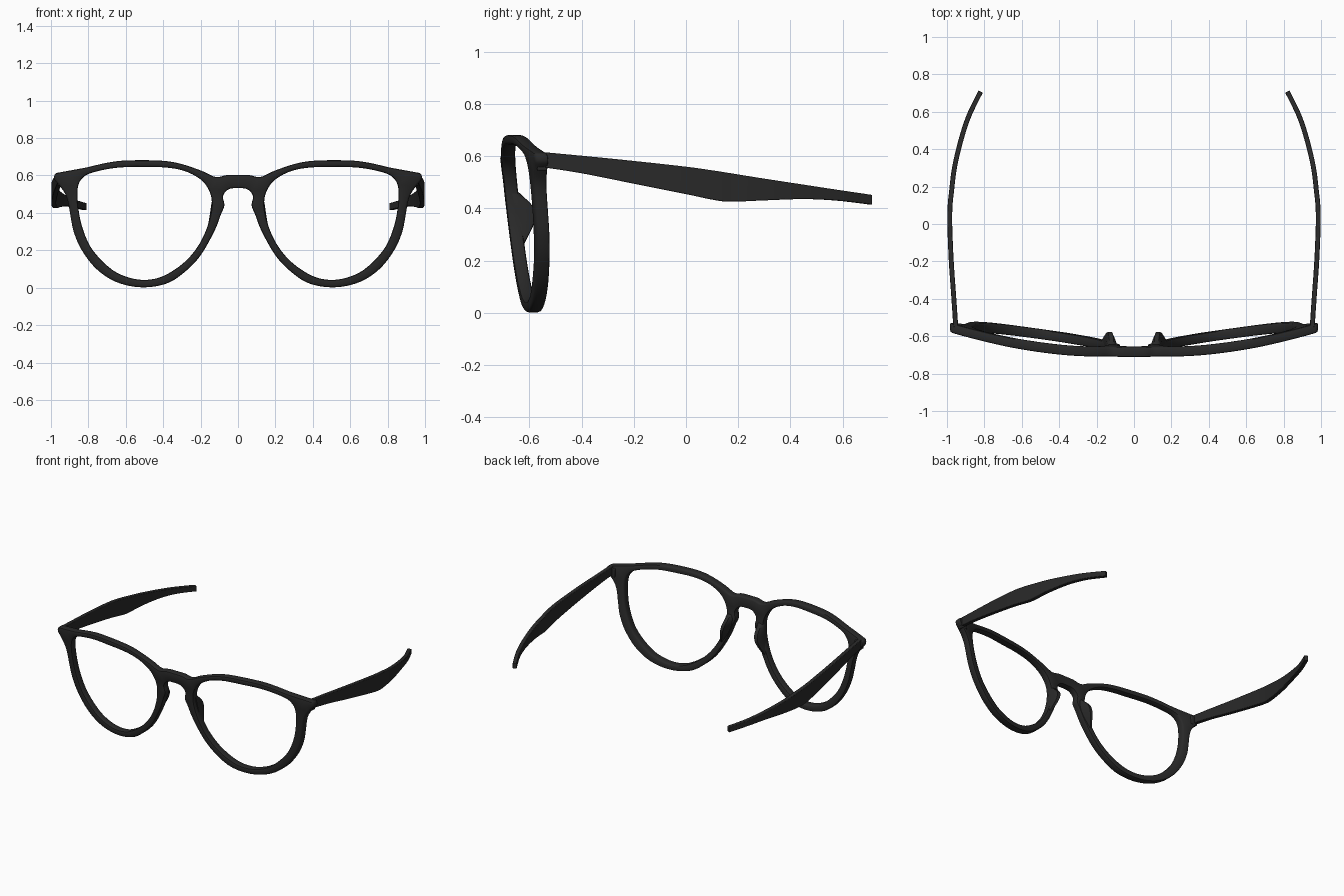
import bpy, bmesh, math
from mathutils import Vector

if "Cube" in bpy.data.objects:
    bpy.data.objects.remove(bpy.data.objects["Cube"])

black = bpy.data.materials.new("matte black")
black.diffuse_color = (0.022, 0.022, 0.022, 1)
black.use_nodes = True
black.node_tree.nodes["Principled BSDF"].inputs["Base Color"].default_value = black.diffuse_color


def spline(pts, closed=False, n=6):
    """Smooth Catmull-Rom curve through the points (any dimension)."""
    p = [Vector(q) for q in pts]
    m, out = len(p), []
    get = lambda i: p[i % m] if closed else p[max(0, min(m - 1, i))]
    for i in range(m if closed else m - 1):
        a, b, c, d = get(i - 1), get(i), get(i + 1), get(i + 2)
        for k in range(n):
            t = k / n
            out.append((b * 2 + (c - a) * t + (a * 2 - b * 5 + c * 4 - d) * t * t
                        + (b * 3 - a - c * 3 + d) * t ** 3) * 0.5)
    if not closed:
        out.append(p[-1].copy())
    return out


def finish(bm, name, bevel=0, angle=40):
    bmesh.ops.recalc_face_normals(bm, faces=bm.faces)
    me = bpy.data.meshes.new(name)
    bm.to_mesh(me)
    bm.free()
    ob = bpy.data.objects.new(name, me)
    bpy.context.collection.objects.link(ob)
    me.materials.append(black)
    bpy.ops.object.select_all(action='DESELECT')
    ob.select_set(True)
    bpy.context.view_layer.objects.active = ob
    bpy.ops.object.shade_smooth_by_angle(angle=math.radians(angle))
    if bevel:
        b = ob.modifiers.new("soft edges", 'BEVEL')
        b.width, b.segments, b.limit_method = bevel, 2, 'ANGLE'
        b.angle_limit = math.radians(50)
    return ob


def loft(name, sections, bevel):
    """Skin a list of equal-length point rings and close both ends."""
    bm = bmesh.new()
    rings = [[bm.verts.new(v) for v in s] for s in sections]
    n = len(rings[0])
    for a, b in zip(rings, rings[1:]):
        for i in range(n):
            j = (i + 1) % n
            bm.faces.new((a[i], a[j], b[j], b[i]))
    bm.faces.new(rings[0])
    bm.faces.new(rings[-1])
    return finish(bm, name, bevel)


def wrap(x, z, d):
    """Place a flat front point on the curved, tilted face; d is depth."""
    return (x, -0.692 + 0.138 * x * x + 0.11 * (0.65 - z) + d, z)


# Front frame: half outline from top centre round to under the bridge, and lens opening
half = [(0, .603), (.06, .602), (.12, .592), (.2, .627), (.32, .666), (.43, .68), (.6, .68),
        (.7, .668), (.81, .643), (.89, .628), (.955, .616), (.978, .607), (.982, .58),
        (.958, .55), (.926, .505), (.908, .455), (.895, .38), (.877, .295), (.835, .20),
        (.757, .10), (.65, .03), (.516, .002), (.38, .023), (.275, .092), (.195, .18),
        (.125, .305), (.092, .39), (.073, .44), (.08, .49), (.05, .526), (0, .532)]
lens = [(.516, .645), (.65, .641), (.78, .615), (.835, .582), (.858, .525), (.853, .42),
        (.83, .315), (.783, .21), (.70, .118), (.62, .067), (.516, .042), (.41, .058),
        (.30, .125), (.22, .213), (.168, .315), (.142, .42), (.147, .50), (.19, .57),
        (.275, .62), (.38, .642)]
mirror = lambda pts: [(-x, z) for x, z in reversed(pts)]
# clockwise outside, counter-clockwise holes: material is always on the right
loops = [spline(half + mirror(half)[1:-1], True),
         spline(lens[::-1], True), spline(mirror(lens)[::-1], True)]

bm = bmesh.new()
layers = [(.010, -.026), (.003, -.023), (0, -.016), (0, .016), (.003, .023), (.010, .026)]
caps = ([], [])
for pts in loops:
    n = len(pts)
    rings = []
    for inset, depth in layers:
        ring = []
        for i, p in enumerate(pts):
            t = (pts[(i + 1) % n] - pts[i - 1]).normalized()
            q = p + Vector((t.y, -t.x)) * inset
            ring.append(bm.verts.new(wrap(q.x, q.y, depth)))
        rings.append(ring)
    for a, b in zip(rings, rings[1:]):
        for i in range(n):
            j = (i + 1) % n
            bm.faces.new((a[i], a[j], b[j], b[i]))
    for cap, ring in zip(caps, (rings[0], rings[-1])):
        cap += [bm.edges.get((ring[i], ring[(i + 1) % n])) for i in range(n)]
for cap in caps:
    bmesh.ops.triangle_fill(bm, edges=cap, use_beauty=True, normal=(0, -1, 0))
finish(bm, "front_frame")

# Temple stations: y, x, top z, bottom z
arm = [(-.55, .953, .616, .558), (-.4, .963, .602, .535), (-.2, .977, .582, .495),
       (0, .985, .560, .455), (.10, .983, .546, .434), (.17, .976, .535, .426),
       (.30, .960, .514, .431), (.45, .925, .491, .436), (.58, .882, .471, .430),
       (.708, .820, .452, .415)]
# Nose pad stations: z, inner x, outer x, back y
pad = [(.475, .092, .135, -.655), (.45, .086, .142, -.628), (.41, .090, .148, -.588),
       (.37, .101, .154, -.577), (.33, .117, .162, -.587), (.28, .142, .176, -.612),
       (.24, .166, .191, -.632)]

for side, s in (("left", -1), ("right", 1)):
    # Curved temple
    st, secs = spline(arm), []
    for i, (y, x, top, bot) in enumerate(st):
        d = st[min(i + 1, len(st) - 1)] - st[max(i - 1, 0)]
        nrm = Vector((d[0], -d[1])).normalized() * .013
        secs.append([(s * (x + k * nrm.x), y + k * nrm.y, z)
                     for k, z in ((1, top), (1, bot), (-1, bot), (-1, top))])
    loft(side + "_temple", secs, .003)

    # Nose pad rising from the back of the rim, leaning outwards
    secs = []
    for z, xi, xo, back in spline(pad, n=4):
        base = wrap(xi, z, .005)[1]
        secs.append([(s * xi, base, z), (s * (xi + .008), base * .5 + back * .5, z),
                     (s * (xi * .6 + xo * .4), back, z), (s * (xi * .2 + xo * .8), back - .002, z),
                     (s * xo, base * .5 + back * .5, z), (s * xo, base, z)])
    loft(side + "_nose_pad", secs, 0)

    # Hinge block joining temple and frame
    loft(side + "_hinge", [[(s * x, y, z) for x, z in
                            ((.92, .545), (.966, .545), (.966, .605), (.92, .605))]
                           for y in (-.57, -.532)], .005)
